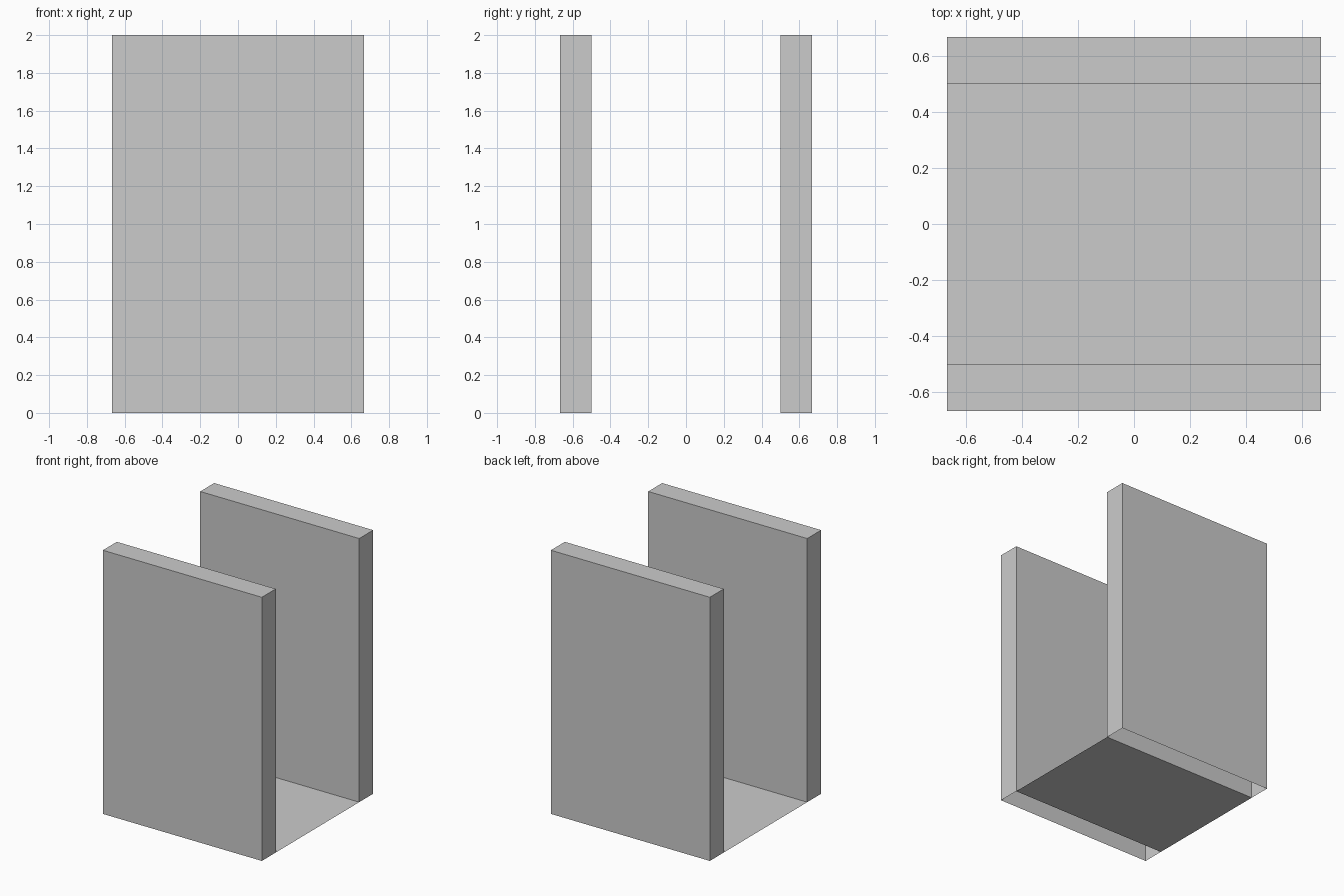
import bpy
import bmesh

if "Cube" in bpy.data.objects:
    bpy.data.objects.remove(bpy.data.objects["Cube"])

HALF_X, OUTER_Y, INNER_Y, HEIGHT = 0.667, 0.667, 0.5, 2.0


def add_object(name, bm):
    bmesh.ops.recalc_face_normals(bm, faces=bm.faces)
    mesh = bpy.data.meshes.new(name)
    bm.to_mesh(mesh)
    bm.free()
    obj = bpy.data.objects.new(name, mesh)
    bpy.context.collection.objects.link(obj)
    return obj


# Upright side walls: hollow slabs, open underneath
for name, side in (("front_wall", -1), ("back_wall", 1)):
    bm = bmesh.new()
    bmesh.ops.create_cube(bm, size=1)
    bmesh.ops.scale(bm, vec=(2 * HALF_X, OUTER_Y - INNER_Y, HEIGHT), verts=bm.verts)
    bmesh.ops.translate(bm, vec=(0, side * (OUTER_Y + INNER_Y) / 2, HEIGHT / 2), verts=bm.verts)
    bmesh.ops.recalc_face_normals(bm, faces=bm.faces)
    bottom = [f for f in bm.faces if f.calc_center_median().z < 0.01]
    bmesh.ops.delete(bm, geom=bottom, context='FACES_ONLY')
    add_object(name, bm)

# Thin floor sheet between the walls
bm = bmesh.new()
bmesh.ops.create_grid(bm, x_segments=1, y_segments=1, size=1)
bmesh.ops.scale(bm, vec=(HALF_X, INNER_Y, 1), verts=bm.verts)
add_object("floor", bm)
